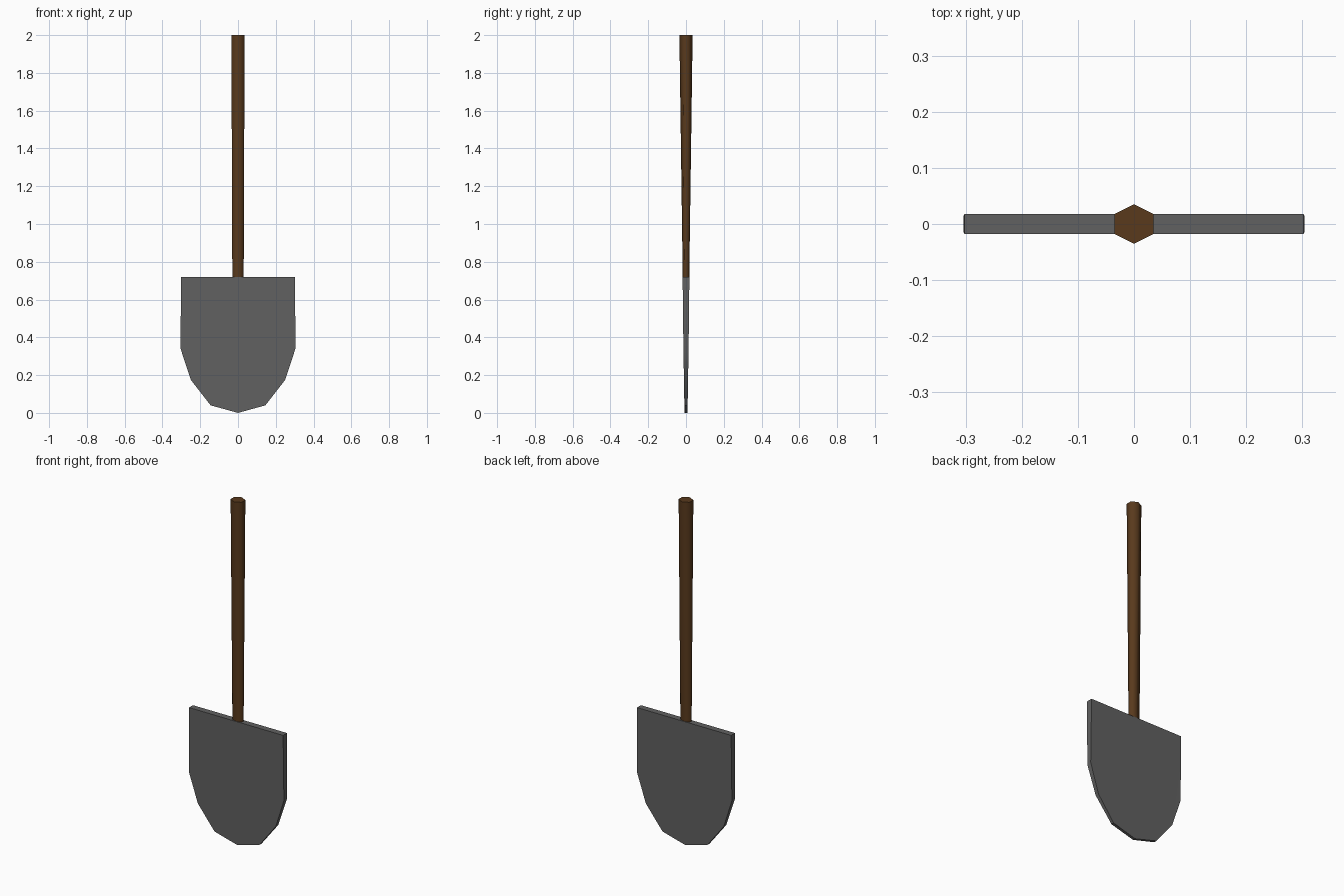
import bpy, bmesh, math

if "Cube" in bpy.data.objects:
    bpy.data.objects.remove(bpy.data.objects["Cube"])


def make_object(name, bm, color):
    bmesh.ops.recalc_face_normals(bm, faces=bm.faces)
    mesh = bpy.data.meshes.new(name)
    bm.to_mesh(mesh)
    bm.free()
    obj = bpy.data.objects.new(name, mesh)
    bpy.context.collection.objects.link(obj)
    if color:
        mat = bpy.data.materials.new(name + "_colour")
        mat.diffuse_color = color
        mat.use_nodes = True
        mat.node_tree.nodes["Principled BSDF"].inputs["Base Color"].default_value = mat.diffuse_color
        mesh.materials.append(mat)
    return obj


def smooth(obj, degrees):
    bpy.ops.object.select_all(action='DESELECT')
    obj.select_set(True)
    bpy.context.view_layer.objects.active = obj
    bpy.ops.object.shade_smooth_by_angle(angle=math.radians(degrees))


# Blade: half outline mirrored to both sides, thinning towards the tip
half = [(0.145, 0.04), (0.25, 0.175), (0.304, 0.34), (0.302, 0.72)]
outline = [(0.0, 0.0)] + half + [(-x, z) for x, z in reversed(half)]


def thickness(z):
    return 0.008 + 0.010 * min(z / 0.6, 1.0)


bm = bmesh.new()
front = [bm.verts.new((x, -thickness(z), z)) for x, z in outline]
back = [bm.verts.new((x, thickness(z), z)) for x, z in outline]
bm.faces.new(front)
bm.faces.new(back[::-1])
for i in range(len(outline)):
    j = (i + 1) % len(outline)
    bm.faces.new((front[i], back[i], back[j], front[j]))
# triangulated because the tapering faces are not quite planar
bmesh.ops.triangulate(bm, faces=[f for f in bm.faces if len(f.verts) > 4])
blade = make_object("blade", bm, (0.12, 0.12, 0.12, 1))
smooth(blade, 20)

# Handle: six-sided shaft, flattened where it meets the blade
bm = bmesh.new()
rings = []
for z, rx, ry in [(0.70, 0.030, 0.017), (2.0, 0.035, 0.035)]:
    ring = []
    for k in range(6):
        a = math.radians(90 + 60 * k)
        ring.append(bm.verts.new((rx * math.cos(a) / math.cos(math.radians(30)),
                                  ry * math.sin(a), z)))
    rings.append(ring)
for k in range(6):
    n = (k + 1) % 6
    bm.faces.new((rings[0][k], rings[0][n], rings[1][n], rings[1][k]))
bm.faces.new(rings[0][::-1])
bm.faces.new(rings[1])
handle = make_object("handle", bm, (0.10, 0.042, 0.012, 1))
smooth(handle, 75)
